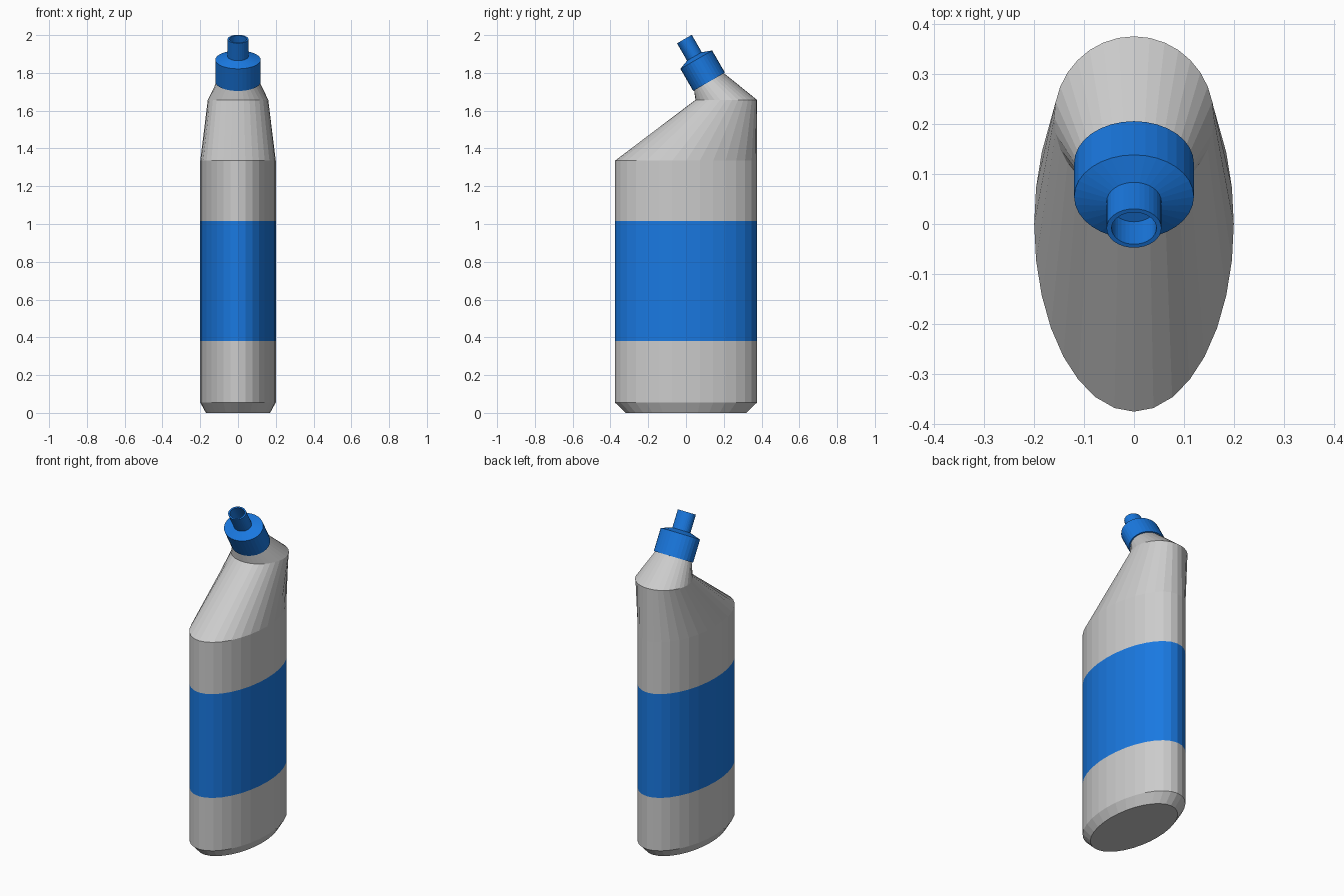
import bpy
from math import sin, cos, pi, radians

if "Cube" in bpy.data.objects:
    bpy.data.objects.remove(bpy.data.objects["Cube"])

SIDES = 32
TILT = radians(30)

blue = bpy.data.materials.new("blue")
blue.diffuse_color = (0.01, 0.19, 0.75, 1)
blue.use_nodes = True
blue.node_tree.nodes["Principled BSDF"].inputs["Base Color"].default_value = blue.diffuse_color


def loft(name, rings, bottom=False, top=False, mat=None):
    """Skin elliptical rings (y, z, x radius, y radius, tilt about x)."""
    verts, faces = [], []
    for y, z, rx, ry, t in rings:
        for i in range(SIDES):
            a = 2 * pi * i / SIDES
            verts.append((rx * cos(a), y + ry * sin(a) * cos(t), z + ry * sin(a) * sin(t)))
    for r in range(len(rings) - 1):
        for i in range(SIDES):
            j = (i + 1) % SIDES
            a, b = r * SIDES, (r + 1) * SIDES
            faces.append((a + i, a + j, b + j, b + i))
    if bottom:
        faces.append(tuple(reversed(range(SIDES))))
    if top:
        faces.append(tuple(range(len(verts) - SIDES, len(verts))))
    mesh = bpy.data.meshes.new(name)
    mesh.from_pydata(verts, [], faces)
    if mat:
        mesh.materials.append(mat)
    obj = bpy.data.objects.new(name, mesh)
    bpy.context.collection.objects.link(obj)
    return obj


def on_axis(h, rx, ry):
    """Tilted ring at distance h along the leaning cap axis."""
    return (0.122 - h * sin(TILT), 1.753 + h * cos(TILT), rx, ry, TILT)


def body_ring(z):
    return (0, z, 0.2, 0.376, 0)


# Bottle body, with the flush label band between its two halves
loft("lower_body", [(0, 0, 0.17, 0.32, 0), body_ring(0.055), body_ring(0.38)], bottom=True)
loft("label", [body_ring(0.38), body_ring(1.017)], mat=blue)

# Leaning shoulder and neck
loft("upper_body", [body_ring(1.017), body_ring(1.335),
                    (0.213, 1.657, 0.16, 0.163, 0),
                    on_axis(0.005, 0.11, 0.089)], top=True)

# Cap with a shallow cone top and hollow spout
loft("cap_and_spout", [on_axis(0, 0.12, 0.097), on_axis(0.135, 0.12, 0.097),
                       on_axis(0.155, 0.055, 0.045), on_axis(0.261, 0.055, 0.045),
                       on_axis(0.261, 0.045, 0.037), on_axis(0.171, 0.045, 0.037)],
     bottom=True, top=True, mat=blue)
